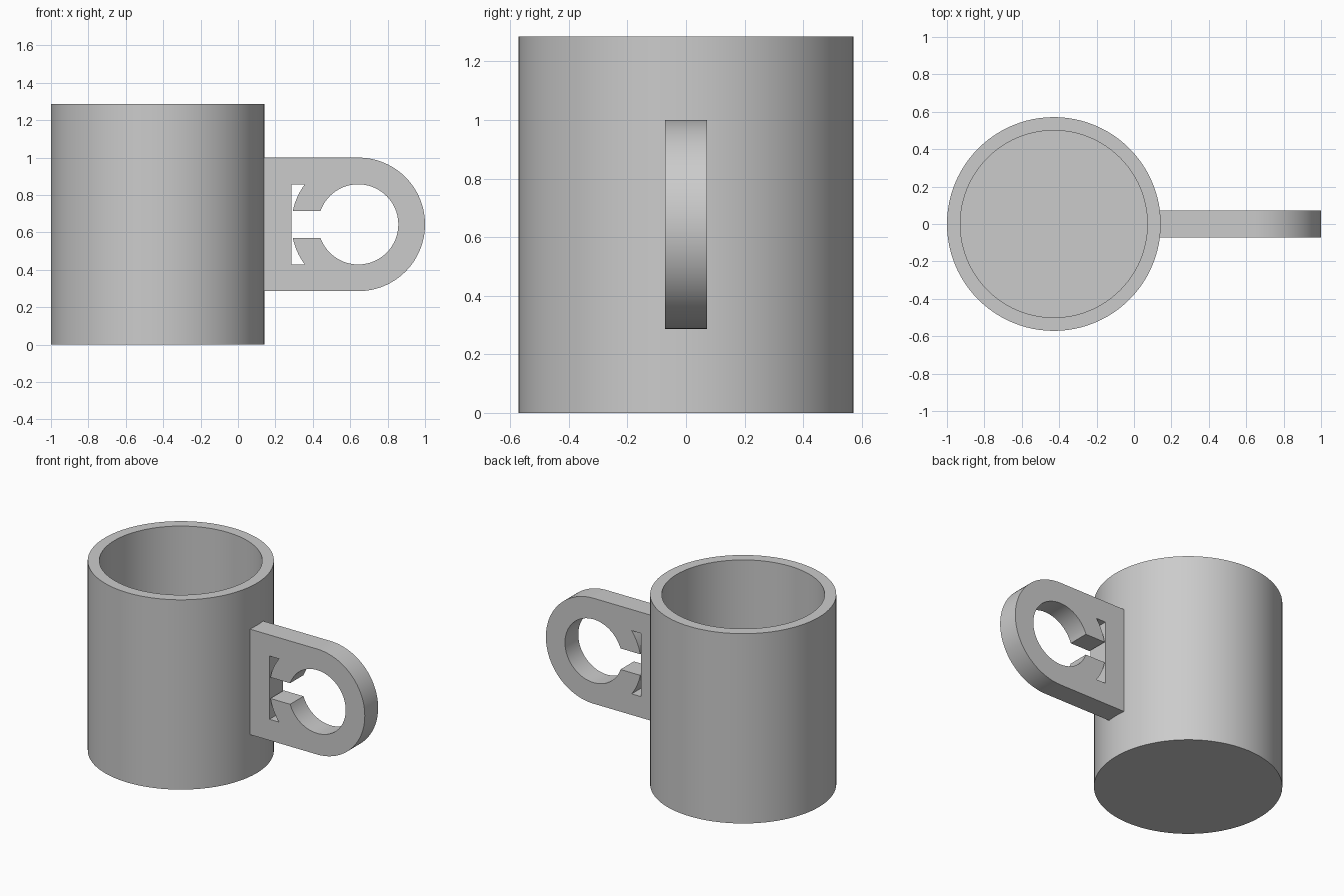
import bpy
import bmesh
from math import sin, cos, asin, pi, radians
from mathutils import Vector

default = bpy.data.objects.get("Cube")
if default:
    bpy.data.objects.remove(default, do_unlink=True)

U = 1 / 7                  # base module: width of the handle bar
CUP_X, CUP_R, CUP_H = -3 * U, 4 * U, 9 * U
WALL = U / 2
RING_X, RING_Z = 4.5 * U, 4.5 * U
RING_R, HOLE_R = 2.5 * U, 1.5 * U
SLOT = U / 2               # half height of the slot

grey = bpy.data.materials.new("plain grey")
grey.use_nodes = True
colour = (0.6, 0.6, 0.6, 1)
grey.diffuse_color = colour
grey.node_tree.nodes["Principled BSDF"].inputs["Base Color"].default_value = colour


def finish(bm, name):
    """Turn a bmesh into a smooth-shaded object with sharp edges kept."""
    bmesh.ops.recalc_face_normals(bm, faces=bm.faces)
    mesh = bpy.data.meshes.new(name)
    bm.to_mesh(mesh)
    bm.free()
    obj = bpy.data.objects.new(name, mesh)
    bpy.context.collection.objects.link(obj)
    mesh.materials.append(grey)
    bpy.ops.object.select_all(action='DESELECT')
    obj.select_set(True)
    bpy.context.view_layer.objects.active = obj
    bpy.ops.object.shade_smooth_by_angle(angle=radians(30))
    return obj


def arc(radius, start, end, steps):
    """Points on a circle around the ring centre, as (x, z)."""
    angles = [start + (end - start) * i / steps for i in range(steps + 1)]
    return [(RING_X + radius * cos(a), RING_Z + radius * sin(a)) for a in angles]


# Cup: wall and floor turned from one profile
bm = bmesh.new()
inner = CUP_R - WALL
profile = [(0, 0), (CUP_R, 0), (CUP_R, CUP_H), (inner, CUP_H), (inner, WALL), (0, WALL)]
verts = [bm.verts.new((CUP_X + r, 0, z)) for r, z in profile]
edges = [bm.edges.new(pair) for pair in zip(verts, verts[1:])]
bmesh.ops.spin(bm, geom=verts + edges, cent=(CUP_X, 0, 0), axis=(0, 0, 1),
               angle=2 * pi, steps=96)
bmesh.ops.remove_doubles(bm, verts=bm.verts, dist=0.0001)
finish(bm, "cup")

# Handle outline: straight bar with a rounded end, rooted inside the cup wall
root = CUP_X + CUP_R - WALL / 2
outline = [(root, RING_Z - RING_R)] + arc(RING_R, -pi / 2, pi / 2, 48)
outline += [(root, RING_Z + RING_R)]

# Handle opening: round hole, slot and two curved notches, mirrored top to bottom
left = RING_X - RING_R
upper = [(left, RING_Z + HOLE_R)]
upper += arc(RING_R, pi - asin(HOLE_R / RING_R), pi - asin(SLOT / RING_R), 12)
upper += arc(HOLE_R, pi - asin(SLOT / HOLE_R), 0, 36)
opening = upper + [(x, 2 * RING_Z - z) for x, z in reversed(upper[:-1])]

# Handle: fill between the two loops and give it thickness
bm = bmesh.new()
edges = []
for loop in (outline, opening):
    verts = [bm.verts.new((x, -U / 2, z)) for x, z in loop]
    edges += [bm.edges.new(pair) for pair in zip(verts, verts[1:] + verts[:1])]
bmesh.ops.triangle_fill(bm, use_beauty=True, edges=edges, normal=(0, -1, 0))
result = bmesh.ops.extrude_face_region(bm, geom=bm.faces[:], use_keep_orig=True)
moved = [g for g in result["geom"] if isinstance(g, bmesh.types.BMVert)]
bmesh.ops.translate(bm, verts=moved, vec=Vector((0, U, 0)))
finish(bm, "handle")
